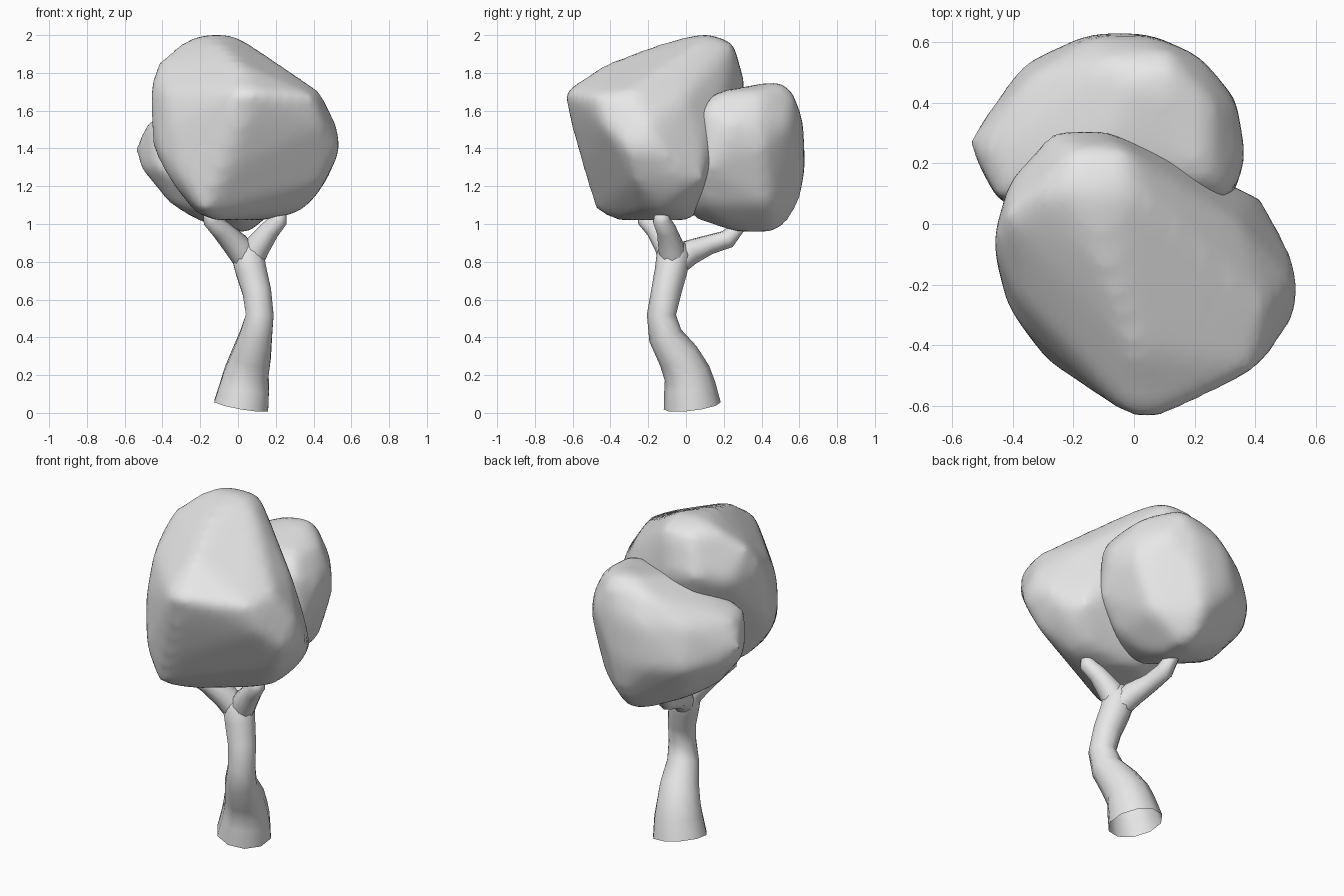
import bpy
import bmesh
from math import radians

if "Cube" in bpy.data.objects:
    bpy.data.objects.remove(bpy.data.objects["Cube"], do_unlink=True)

# One plain material for the whole tree
grey = bpy.data.materials.new("plain_grey")
grey.use_nodes = True
grey.diffuse_color = (0.8, 0.8, 0.8, 1)
grey.node_tree.nodes["Principled BSDF"].inputs["Base Color"].default_value = grey.diffuse_color


def add_object(name, data):
    """Link an object, give it the material and make it the only selected one."""
    obj = bpy.data.objects.new(name, data)
    bpy.context.collection.objects.link(obj)
    data.materials.append(grey)
    bpy.ops.object.select_all(action="DESELECT")
    obj.select_set(True)
    bpy.context.view_layer.objects.active = obj
    return obj


def limb(name, path):
    """Tapered round limb, open at its foot; every path entry is x, y, z, radius."""
    curve = bpy.data.curves.new(name, "CURVE")
    curve.dimensions = "3D"
    curve.bevel_depth = 1
    curve.bevel_resolution = 3
    spline = curve.splines.new("POLY")
    spline.points.add(len(path) - 1)
    for point, (x, y, z, radius) in zip(spline.points, path):
        point.co = (x, y, z, 1)
        point.radius = radius
    add_object(name, curve)
    bpy.ops.object.convert(target="MESH")
    bpy.ops.object.shade_smooth_by_angle(angle=radians(75))


def foliage(name, layers):
    """Rounded lump: hull around horizontal layers of x, y corners (hundredths)."""
    mesh = bpy.data.meshes.new(name)
    bm = bmesh.new()
    for height, corners in layers.items():
        for x, y in corners:
            bm.verts.new((x / 100, y / 100, height / 100))
    hull = bmesh.ops.convex_hull(bm, input=bm.verts)
    loose = set(hull["geom_interior"] + hull["geom_unused"])
    bmesh.ops.delete(bm, geom=[v for v in loose if isinstance(v, bmesh.types.BMVert)], context="VERTS")
    bmesh.ops.recalc_face_normals(bm, faces=bm.faces)
    bm.to_mesh(mesh)
    bm.free()

    # Even out the hull and soften its ridges
    obj = add_object(name, mesh)
    remesh = obj.modifiers.new("even_faces", "REMESH")
    remesh.mode = "VOXEL"
    remesh.voxel_size = 0.03
    soften = obj.modifiers.new("soften", "SMOOTH")
    soften.factor = 0.5
    soften.iterations = 14
    bpy.ops.object.convert(target="MESH")
    bpy.ops.object.shade_smooth()


# Trunk with a flared, slanted foot
limb("trunk", [
    (0.017, 0.033, 0.037, 0.152),
    (0.035, 0.02, 0.14, 0.137),
    (0.045, 0.005, 0.21, 0.124),
    (0.07, -0.04, 0.3, 0.11),
    (0.095, -0.11, 0.41, 0.09),
    (0.115, -0.13, 0.52, 0.077),
    (0.1, -0.105, 0.64, 0.08),
    (0.07, -0.08, 0.75, 0.086),
    (0.05, -0.065, 0.84, 0.09),
    (0.045, -0.06, 0.9, 0.06),
    (0.045, -0.06, 0.92, 0.002),
])

# Three branches holding the foliage, each with a rounded tip
forks = {
    "left_branch": [(0.1, -0.08, 0.88, 0.07), (0.17, -0.105, 0.97, 0.053), (0.215, -0.13, 1.02, 0.047), (0.22, -0.13, 1.06, 0.036)],
    "right_branch": [(-0.01, -0.1, 0.89, 0.07), (-0.09, -0.16, 0.97, 0.053), (-0.14, -0.21, 1.02, 0.047), (-0.15, -0.22, 1.08, 0.036)],
    "back_branch": [(0.02, 0.02, 0.85, 0.068), (-0.02, 0.12, 0.89, 0.053), (-0.03, 0.22, 0.92, 0.05), (-0.04, 0.29, 1, 0.036)],
}
for name, path in forks.items():
    x, y, z, radius = path[-1]
    limb(name, [(0.06, -0.065, 0.78, 0.065)] + path + [(x, y, z + 0.012, 0.002)])

# Large lump of foliage at the front, leaning to the top rear
foliage("front_foliage", {
    102: [(-13, -39), (0, -33), (15, -10), (-8, 0), (8, 0)],
    106: [(25, -23), (33, -14), (29, -2), (-23, -20), (-19, -48), (-5, 8)],
    114: [(-9, -47), (41, -5), (40, -18)],
    123: [(30, -32), (46, -27), (47, -4), (-29, -45), (-36, -28), (42, 9), (-18, 10)],
    131: [(0, -53)],
    139: [(54, -14), (54, -30), (38, 9), (17, -48), (39, -39), (-45, -12), (-42, -27)],
    152: [(53, -20), (44, -44), (2, -61), (-35, -36)],
    168: [(40, -48), (28, -55), (12, 21), (35, 0)],
    170: [(-1, -64), (10, -64), (44, -29), (-47, -6), (-39, -24), (-41, 16), (-9, 31)],
    175: [(-27, 31), (-11, 31)],
    186: [(-43, 2), (0, -41), (12, 11), (19, -2)],
    196: [(-31, 10), (-20, 25), (-3, 25), (6, 7), (-10, -13)],
    201: [(-19, 11), (-4, 11)],
})

# Smaller lump of foliage behind, lower and wider
foliage("back_foliage", {
    96: [(-4, 26), (6, 28), (-3, 47), (6, 47)],
    102: [(-22, 30), (13, 18), (0, 5), (0, 55)],
    110: [(-36, 20), (22, 12), (2, 60), (23, 44), (-30, 42), (6, -3)],
    130: [(-52, 21), (-50, 33), (-15, 63), (5, 63), (34, 10), (-37, 53), (-44, 6)],
    140: [(-55, 27), (36, 22), (34, 41)],
    154: [(-48, 25), (-45, 8), (-34, 49), (-13, 62), (6, 62), (37, 22), (34, 39), (23, 55)],
    162: [(31, 9), (-10, 10)],
    170: [(12, 57), (-10, 54), (26, 40), (25, 15), (-12, 24)],
    175: [(12, 51), (11, 42), (0, 47)],
})
